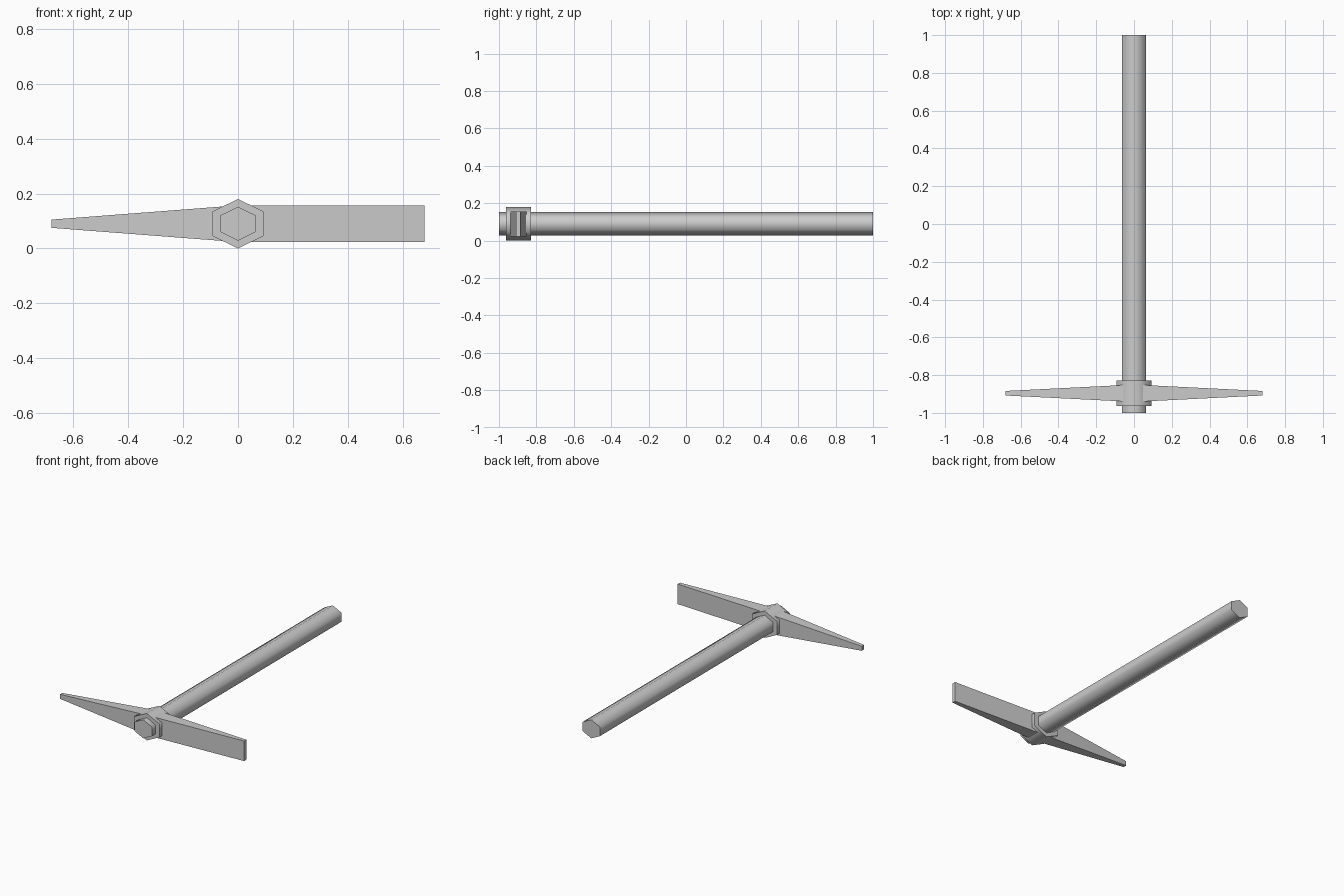
import bpy
import bmesh
import math

cube = bpy.data.objects.get("Cube")
if cube:
    bpy.data.objects.remove(cube, do_unlink=True)

MID_Z = 0.09
HEAD_Y = -0.896

grey = bpy.data.materials.new("plain grey")
grey.use_nodes = True
GREY = (0.6, 0.6, 0.6, 1)
grey.diffuse_color = GREY
grey.node_tree.nodes["Principled BSDF"].inputs["Base Color"].default_value = GREY


def loft(name, sections, smooth=False):
    """Join matching rings of points with quads and cap both ends."""
    bm = bmesh.new()
    rings = [[bm.verts.new(p) for p in ring] for ring in sections]
    for a, b in zip(rings, rings[1:]):
        for i in range(len(a)):
            j = (i + 1) % len(a)
            bm.faces.new((a[i], a[j], b[j], b[i]))
    bm.faces.new(rings[0])
    bm.faces.new(rings[-1])
    bmesh.ops.recalc_face_normals(bm, faces=bm.faces[:])
    mesh = bpy.data.meshes.new(name)
    bm.to_mesh(mesh)
    bm.free()
    mesh.materials.append(grey)
    obj = bpy.data.objects.new(name, mesh)
    bpy.context.collection.objects.link(obj)
    if smooth:
        bpy.ops.object.select_all(action="DESELECT")
        obj.select_set(True)
        bpy.context.view_layer.objects.active = obj
        bpy.ops.object.shade_smooth_by_angle(angle=math.radians(70))
    return obj


def hexagon(y, half_width, half_height):
    """Upright six-sided ring with a point at top and bottom."""
    ring = []
    for i in range(6):
        a = math.radians(90 + 60 * i)
        ring.append((half_width * math.cos(a) / math.cos(math.radians(30)), y,
                     MID_Z + half_height * math.sin(a)))
    return ring


def slab(x, half_depth, half_height):
    """Rectangular cross-section of the head."""
    return [(x, HEAD_Y + sy * half_depth, MID_Z + sz * half_height)
            for sy, sz in ((-1, -1), (1, -1), (1, 1), (-1, 1))]


# Long handle and the collar around it
loft("handle", [hexagon(y, 0.063, 0.062) for y in (-1, 1)], smooth=True)
loft("collar", [hexagon(HEAD_Y + d, 0.093, 0.09) for d in (-0.067, 0.067)], smooth=True)

# Head: pick point on the right, wide blade on the left
loft("pick_head", [slab(-0.68, 0.012, 0.015),
                   slab(0, 0.046, 0.067),
                   slab(0.68, 0.012, 0.067)])
